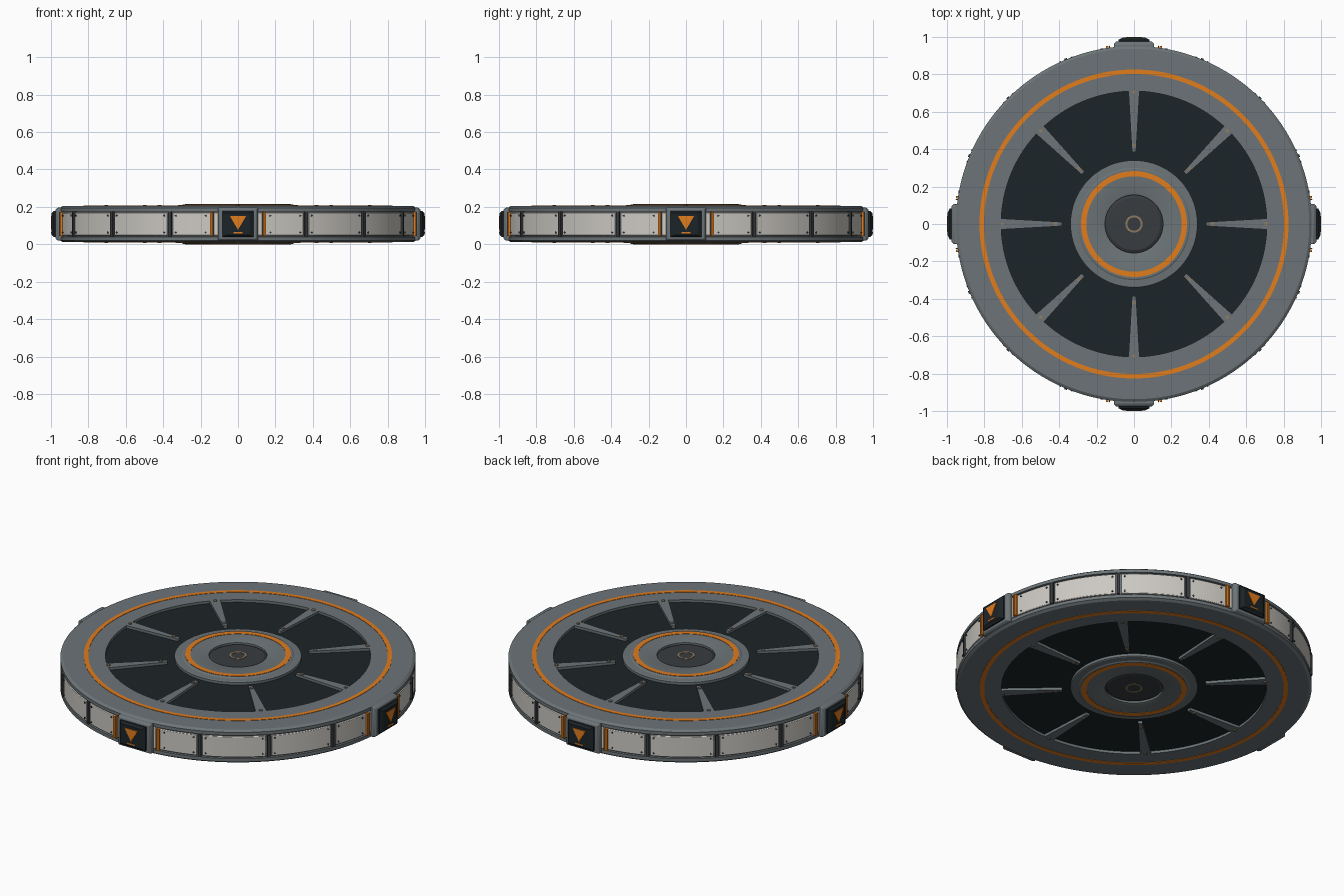
import bpy, bmesh, math
from mathutils import Matrix, Vector

if "Cube" in bpy.data.objects:
    bpy.data.objects.remove(bpy.data.objects["Cube"])

MID = 0.108   # mid-height of the disc; everything is built around it
SEG = 128


def material(name, rgb):
    m = bpy.data.materials.new(name)
    m.diffuse_color = (*rgb, 1)
    m.use_nodes = True
    m.node_tree.nodes["Principled BSDF"].inputs["Base Color"].default_value = m.diffuse_color
    return m


GREY = material("steel", (0.15, 0.175, 0.185))
DARK = material("dark", (0.012, 0.018, 0.021))
CAP = material("cap_grey", (0.04, 0.045, 0.05))
ORANGE = material("orange", (0.75, 0.2, 0.012))
TAN = material("brass", (0.27, 0.2, 0.12))
WHITE = material("panel_white", (0.6, 0.58, 0.54))


def finish(name, bm, mat, bevel=0):
    bmesh.ops.remove_doubles(bm, verts=bm.verts, dist=1e-5)
    bmesh.ops.recalc_face_normals(bm, faces=bm.faces)
    me = bpy.data.meshes.new(name)
    bm.to_mesh(me)
    bm.free()
    me.materials.append(mat)
    ob = bpy.data.objects.new(name, me)
    bpy.context.collection.objects.link(ob)
    ob.location.z = MID
    if bevel:
        b = ob.modifiers.new("bevel", 'BEVEL')
        b.width, b.segments, b.limit_method = bevel, 2, 'ANGLE'
    bpy.ops.object.select_all(action='DESELECT')
    ob.select_set(True)
    bpy.context.view_layer.objects.active = ob
    bpy.ops.object.shade_smooth_by_angle(angle=math.radians(25))
    return ob


def lathe(bm, profile, s=1):
    """Revolve a closed (r, z) profile; s = -1 flips it to the underside."""
    rings = [[bm.verts.new((r * math.cos(t), r * math.sin(t), s * z))
              for t in (2 * math.pi * i / SEG for i in range(SEG))] for r, z in profile]
    for a, b in zip(rings, rings[1:] + rings[:1]):
        for i in range(SEG):
            j = (i + 1) % SEG
            bm.faces.new((a[i], a[j], b[j], b[i]))


def both_sides(name, profile, mat):
    bm = bmesh.new()
    for s in (1, -1):
        lathe(bm, profile, s)
    return finish(name, bm, mat)


def skin(bm, sections):
    """Bridge equal-length point loops and cap both ends."""
    loops = [[bm.verts.new(p) for p in sec] for sec in sections]
    n = len(loops[0])
    for a, b in zip(loops, loops[1:]):
        for i in range(n):
            bm.faces.new((a[i], a[(i + 1) % n], b[(i + 1) % n], b[i]))
    bm.faces.new(loops[0])
    bm.faces.new(loops[-1])


def radial(bm, deg, outlines):
    """Skin (radius, [(tangent, z)...]) outlines along the direction deg."""
    rot = Matrix.Rotation(math.radians(deg), 3, 'Z')
    skin(bm, [[rot @ Vector((r, y, z)) for y, z in pts] for r, pts in outlines])


def rect(hw, z0, z1):
    return [(-hw, z0), (hw, z0), (hw, z1), (-hw, z1)]


def arc_block(bm, r0, r1, a0, a1, z0, z1, steps=8):
    secs = []
    for i in range(steps + 1):
        t = math.radians(a0 + (a1 - a0) * i / steps)
        secs.append([(r * math.cos(t), r * math.sin(t), z)
                     for r, z in ((r0, z0), (r1, z0), (r1, z1), (r0, z1))])
    skin(bm, secs)


# Main disc with chamfered rim flanges and a shallow recess on both faces
half = [(0, .08), (.71, .08), (.71, .097), (.937, .097), (.952, .087), (.952, .068), (.942, .066)]
bm = bmesh.new()
lathe(bm, half + [(r, -z) for r, z in reversed(half)])
finish("disc_body", bm, GREY)

# Recess floors, hubs, caps and rings on both faces
both_sides("recess_floor", [(.3, .078), (.71, .078), (.71, .082), (.3, .082)], DARK)
both_sides("hub", [(.155, .08), (.34, .08), (.34, .097), (.335, .1), (.30, .102),
                   (.293, .106), (.165, .106), (.155, .102)], GREY)
both_sides("hub_cap", [(0, .08), (.155, .08), (.155, .09), (.14, .098), (0, .098)], CAP)
both_sides("cap_ring", [(.036, .097), (.046, .097), (.046, .1), (.036, .1)], TAN)
both_sides("hub_orange_ring", [(.255, .1), (.283, .1), (.283, .108), (.255, .108)], ORANGE)
both_sides("rim_orange_ring", [(.802, .09), (.826, .09), (.826, .099), (.802, .099)], ORANGE)

# Tapered spokes and their rivets
spokes, rivets = bmesh.new(), bmesh.new()
for k in range(8):
    for s in (1, -1):
        z0, z1 = sorted((s * .078, s * .097))
        radial(spokes, k * 45, [(.385, rect(.011, z0, z1)), (.715, rect(.03, z0, z1))])
        for r in (.42, .705):
            t = math.radians(k * 45)
            pos = Matrix.Translation((r * math.cos(t), r * math.sin(t), s * .096))
            bmesh.ops.create_cone(rivets, cap_ends=True, segments=12, radius1=.01,
                                  radius2=.01, depth=.012, matrix=pos)
finish("spokes", spokes, GREY)
finish("spoke_rivets", rivets, TAN)

# Side wall: sixteen panels, dividers and corner screws
panels, dividers, screws = bmesh.new(), bmesh.new(), bmesh.new()
for k in range(16):
    a = k * 22.5
    arc_block(panels, .93, .951, a + .9, a + 21.6, -.061, .061)
    if k % 4:
        arc_block(dividers, .93, .958, a - .5, a + .5, -.066, .066, 2)
    lo = a + (10.5 if k % 4 == 0 else 2)
    hi = a + (12 if k % 4 == 3 else 20.5)
    for d in (lo, hi):
        for z in (-.045, .045):
            dot = [(.005 * math.cos(i * math.pi / 4), z + .005 * math.sin(i * math.pi / 4))
                   for i in range(8)]
            radial(screws, d, [(.945, dot), (.955, dot)])
finish("side_panels", panels, WHITE, .003)
finish("panel_dividers", dividers, CAP)
finish("panel_screws", screws, CAP)

# Four badge modules with flanking orange strips
plate, screen, arrow, strips = (bmesh.new() for _ in range(4))
for a in (0, 90, 180, 270):
    radial(plate, a, [(.92, rect(.108, -.088, .088)), (.962, rect(.108, -.088, .088)),
                      (.975, rect(.097, -.08, .08))])
    radial(screen, a, [(.96, rect(.083, -.07, .07)), (.984, rect(.083, -.07, .07)),
                       (.988, rect(.078, -.066, .066)), (.996, rect(.062, -.058, .058))])
    tri = [(-.043, .042), (0, -.03), (.043, .042)]
    radial(arrow, a, [(.99, tri), (1.0, tri)])
    bar = rect(.025, -.049, -.042)
    radial(arrow, a, [(.99, bar), (1.0, bar)])
    for s in (1, -1):
        for c, w in ((8.6, .35), (7.9, .15)):
            arc_block(strips, .93, .963, a + s * c - w, a + s * c + w, -.064, .064, 2)
finish("badge_plates", plate, GREY, .004)
finish("badge_screens", screen, DARK)
finish("badge_arrows", arrow, ORANGE)
finish("badge_side_strips", strips, ORANGE)
